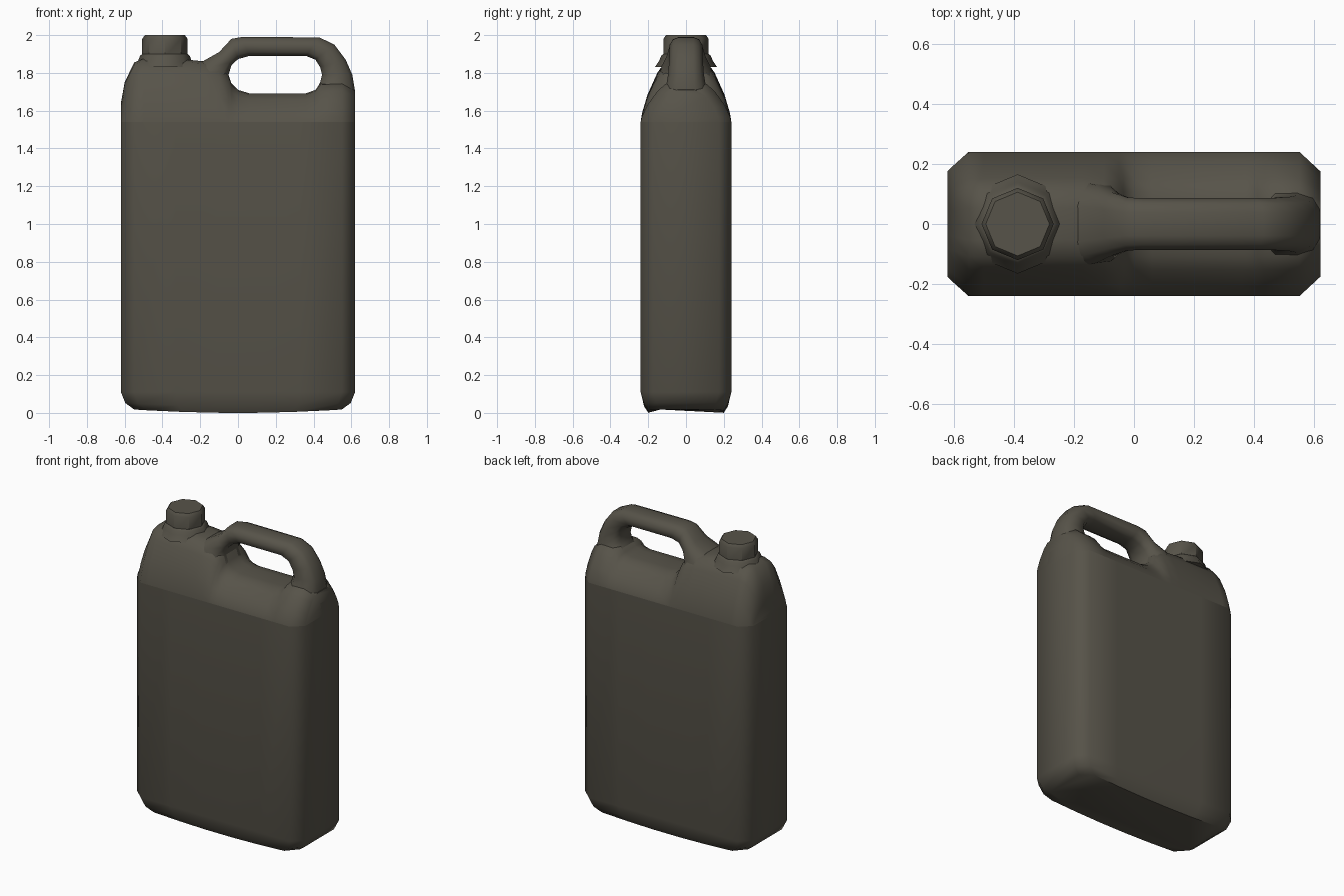
import bpy
import bmesh
import math

if "Cube" in bpy.data.objects:
    bpy.data.objects.remove(bpy.data.objects["Cube"], do_unlink=True)

PLASTIC = bpy.data.materials.new("dark olive plastic")
PLASTIC.use_nodes = True
COLOUR = (0.095, 0.087, 0.067, 1)
PLASTIC.diffuse_color = COLOUR
bsdf = next(n for n in PLASTIC.node_tree.nodes if n.type == "BSDF_PRINCIPLED")
bsdf.inputs["Base Color"].default_value = COLOUR


def loft(name, rings, angle=55):
    """Skin a list of equal-length closed rings and cap both ends."""
    bm = bmesh.new()
    loops = [[bm.verts.new(p) for p in ring] for ring in rings]
    for a, b in zip(loops, loops[1:]):
        for i in range(len(a)):
            j = (i + 1) % len(a)
            bm.faces.new((a[i], a[j], b[j], b[i]))
    bm.faces.new(loops[0])
    bm.faces.new(loops[-1])
    bmesh.ops.recalc_face_normals(bm, faces=bm.faces)
    mesh = bpy.data.meshes.new(name)
    bm.to_mesh(mesh)
    bm.free()
    mesh.materials.append(PLASTIC)
    obj = bpy.data.objects.new(name, mesh)
    bpy.context.collection.objects.link(obj)
    bpy.ops.object.select_all(action="DESELECT")
    bpy.context.view_layer.objects.active = obj
    obj.select_set(True)
    bpy.ops.object.shade_smooth_by_angle(angle=math.radians(angle))
    return obj


# Tank: stacked chamfered rectangles with a slightly bowed underside
def plan(x, y, z, bow=0.0):
    inner = x - 0.07
    steps = [-1, -0.6, -0.2, 0.2, 0.6, 1]
    front = [(inner * s, -y) for s in steps]
    ring = front + [(x, -y + 0.065), (x, y - 0.065)]
    ring += [(px, y) for px, _ in reversed(front)]
    ring += [(-x, y - 0.065), (-x, -y + 0.065)]
    return [(px, py, z + bow * (px / x) ** 2) for px, py in ring]


SEAM = 1.54
loft("tank", [
    plan(0.55, 0.20, 0.0, 0.018),
    plan(0.597, 0.222, 0.035, 0.018),
    plan(0.62, 0.24, 0.11),
    plan(0.62, 0.24, SEAM),
])

# Shoulder: one sloping cross-section swept along x with varying height
SLOPE = [(1, 0), (0.97, 0.14), (0.85, 0.43), (0.63, 0.78), (0.45, 0.96), (0.22, 1)]


def shoulder_section(x, top, width):
    half = [(width * y, SEAM + (top - SEAM) * z) for y, z in SLOPE]
    return [(x, y, z) for y, z in half] + [(x, -y, z) for y, z in reversed(half)]


loft("shoulder", [shoulder_section(*s) for s in [
    (-0.62, 1.64, 0.175), (-0.60, 1.75, 0.195), (-0.55, 1.855, 0.24),
    (-0.50, 1.875, 0.24), (-0.25, 1.868, 0.24), (-0.17, 1.86, 0.24),
    (-0.10, 1.845, 0.24), (-0.05, 1.79, 0.24), (-0.035, 1.745, 0.24),
    (0.0, 1.71, 0.24), (0.06, 1.692, 0.24), (0.36, 1.692, 0.24),
    (0.41, 1.71, 0.24), (0.435, 1.745, 0.24), (0.55, 1.75, 0.24),
    (0.62, 1.71, 0.175),
]])

# Handle: rounded section carried between an inner and an outer outline
GRIP = [(0, 0.55), (0.2, 0.95), (0.6, 1), (0.88, 0.8), (1, 0.45)]


def grip_section(ix, iz, ox, oz, width):
    half = [(ix + (ox - ix) * t, width * w, iz + (oz - iz) * t) for t, w in GRIP]
    return half + [(x, -y, z) for x, y, z in reversed(half)]


loft("handle", [grip_section(*s) for s in [
    (-0.03, 1.73, -0.26, 1.82, 0.14), (-0.05, 1.79, -0.18, 1.865, 0.13),
    (-0.035, 1.84, -0.10, 1.91, 0.105), (0.0, 1.873, -0.035, 1.98, 0.088),
    (0.06, 1.89, 0.02, 1.99, 0.086), (0.36, 1.89, 0.43, 1.988, 0.086),
    (0.41, 1.87, 0.51, 1.95, 0.087), (0.435, 1.83, 0.57, 1.87, 0.09),
    (0.445, 1.79, 0.605, 1.79, 0.095), (0.435, 1.75, 0.617, 1.72, 0.105),
    (0.41, 1.70, 0.62, 1.63, 0.135), (0.37, 1.66, 0.62, 1.55, 0.17),
]])


# Neck and screw cap: eight-sided turned parts
def octagon(radius, z):
    return [(-0.387 + radius * math.cos(i * math.pi / 4),
             radius * math.sin(i * math.pi / 4), z) for i in range(8)]


loft("neck", [octagon(0.165, 1.83), octagon(0.14, 1.868),
              octagon(0.132, 1.89), octagon(0.115, 1.905)])
loft("cap", [octagon(0.12, 1.885), octagon(0.12, 1.98), octagon(0.106, 2.0)], 40)
